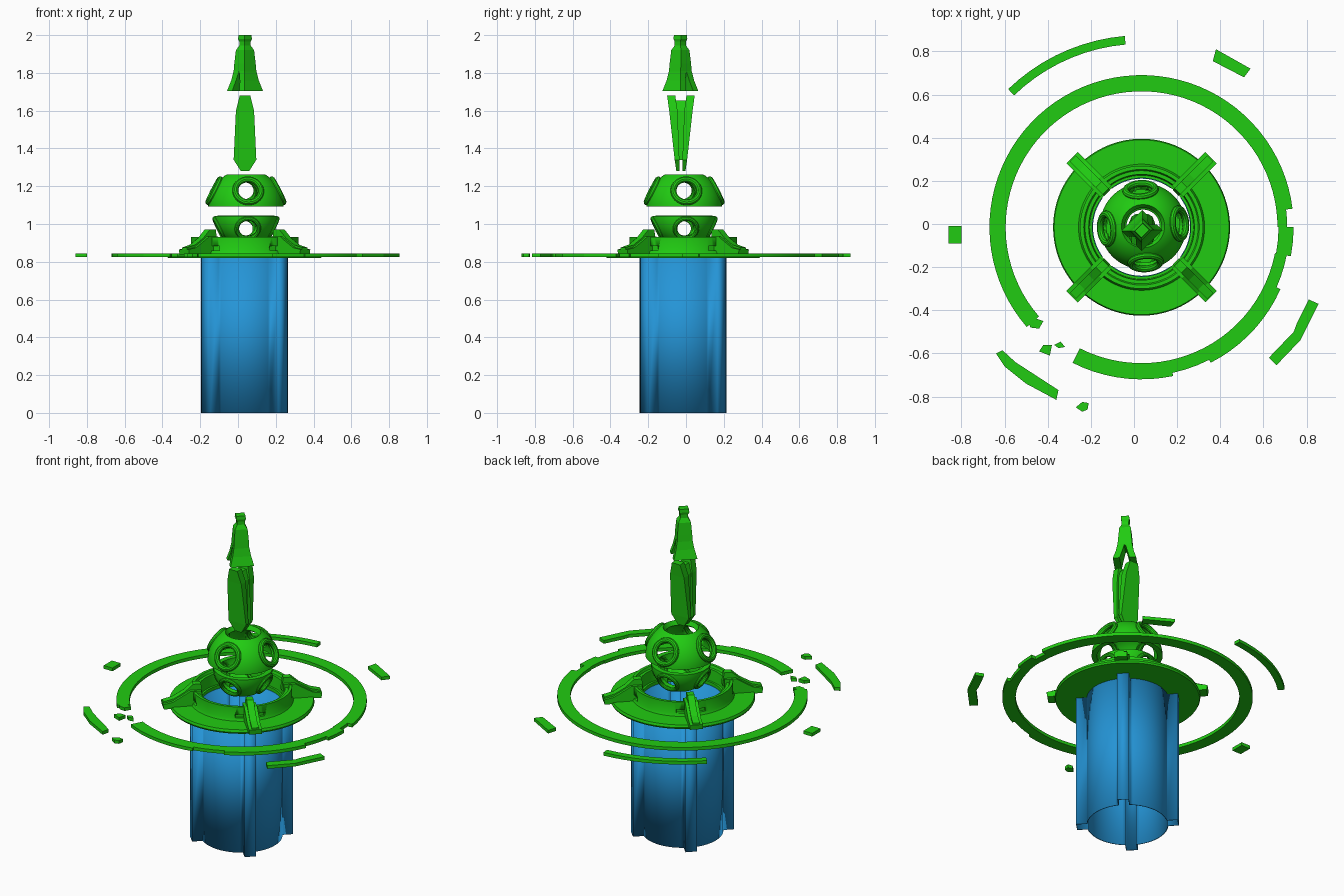
import bpy, bmesh
from math import sin, cos, pi, radians, asin, sqrt
from mathutils import Vector, Matrix

if "Cube" in bpy.data.objects:
    bpy.data.objects.remove(bpy.data.objects["Cube"])

CX, CY = 0.035, -0.015


def material(name, rgb):
    m = bpy.data.materials.new(name)
    m.use_nodes = True
    m.diffuse_color = (*rgb, 1)
    m.node_tree.nodes["Principled BSDF"].inputs["Base Color"].default_value = (*rgb, 1)
    return m


GREEN = material("bright green", (0.015, 0.6, 0.006))
BLUE = material("sky blue", (0.018, 0.3, 0.68))


def finish(name, bm, mat=GREEN, loc=(CX, CY, 0), smooth=True):
    bmesh.ops.recalc_face_normals(bm, faces=bm.faces)
    mesh = bpy.data.meshes.new(name)
    bm.to_mesh(mesh)
    bm.free()
    mesh.materials.append(mat)
    ob = bpy.data.objects.new(name, mesh)
    ob.location = loc
    bpy.context.collection.objects.link(ob)
    activate(ob)
    if smooth:
        bpy.ops.object.shade_smooth_by_angle(angle=radians(35))
    return ob


def activate(ob):
    bpy.ops.object.select_all(action='DESELECT')
    ob.select_set(True)
    bpy.context.view_layer.objects.active = ob


def loft(bm, loops, cap=True, cyclic=False):
    """Bridge successive closed loops of points."""
    rows = [[bm.verts.new(p) for p in loop] for loop in loops]
    pairs = list(zip(rows, rows[1:])) + ([(rows[-1], rows[0])] if cyclic else [])
    for a, b in pairs:
        for i in range(len(a)):
            j = (i + 1) % len(a)
            bm.faces.new((a[i], a[j], b[j], b[i]))
    if cap and not cyclic:
        bm.faces.new(rows[0])
        bm.faces.new(rows[-1])


def lathe(name, profile, a0=0, a1=360, loc=(CX, CY, 0)):
    """Sweep a closed (radius, z) profile around the axis."""
    full = a1 - a0 == 360
    n = max(2, int((a1 - a0) / 4))
    loops = []
    for i in range(n if full else n + 1):
        a = radians(a0 + (a1 - a0) * i / n)
        loops.append([(r * cos(a), r * sin(a), z) for r, z in profile])
    bm = bmesh.new()
    loft(bm, loops, cyclic=full)
    return finish(name, bm, loc=loc)


def arc(name, r0, r1, a0, a1, z0=0.825, z1=0.845):
    return lathe(name, [(r0, z0), (r1, z0), (r1, z1), (r0, z1)], a0, a1)


def slab(name, pts, z0=0.825, z1=0.845):
    bm = bmesh.new()
    loft(bm, [[(x, y, z) for x, y in pts] for z in (z0, z1)])
    return finish(name, bm, loc=(0, 0, 0), smooth=False)


def cut(ob, cutter):
    mod = ob.modifiers.new("cut", 'BOOLEAN')
    mod.operation, mod.solver, mod.object = 'DIFFERENCE', 'EXACT', cutter
    activate(ob)
    bpy.ops.object.modifier_apply(modifier="cut")
    bpy.data.objects.remove(cutter)


# Column: open tube with four diagonal channel ribs
outline = []
half = asin(0.033 / 0.23)
for k in range(4):
    mid = pi / 4 + k * pi / 2
    out = Vector((cos(mid), sin(mid)))
    side = Vector((-sin(mid), cos(mid)))
    outline += [out * 0.288 - side * 0.033, out * 0.288 + side * 0.033]
    span = pi / 2 - 2 * half
    for i in range(19):
        a = mid + half + span * i / 18
        outline.append(Vector((cos(a), sin(a))) * 0.23)
bm = bmesh.new()
loft(bm, [[(p.x, p.y, z) for p in outline] for z in (0, 0.825)], cap=False)
column = finish("ribbed_column", bm, BLUE)
wall = column.modifiers.new("wall", 'SOLIDIFY')
wall.thickness = 0.005

# Base disc and raised collar
lathe("base_disc", [(0.228, 0.82), (0.405, 0.82), (0.41, 0.83), (0.405, 0.845), (0.228, 0.845)])
collar = lathe("collar", [(0.24, 0.84), (0.295, 0.84), (0.285, 0.86), (0.285, 0.93),
                          (0.268, 0.93), (0.262, 0.915), (0.245, 0.915)])
bm = bmesh.new()
for k in range(4):
    for d in (-12, 12):
        turn = Matrix.Rotation(radians(45 + 90 * k + d), 4, 'Z')
        bmesh.ops.create_cube(bm, size=1, matrix=turn @ Matrix.Translation((0.285, 0, 0.872))
                              @ Matrix.Diagonal((0.03, 0.05, 0.022, 1)))
cut(collar, finish("slot_cutter", bm))

# Four diagonal brackets: wide foot with a taller centre web
FOOT = [(0.235, 0.84), (0.45, 0.835), (0.455, 0.865), (0.40, 0.875), (0.34, 0.91), (0.30, 0.935), (0.235, 0.935)]
WEB = [(0.225, 0.89), (0.45, 0.84), (0.45, 0.875), (0.39, 0.89), (0.33, 0.925), (0.28, 0.97), (0.235, 0.97)]
for k in range(4):
    for label, prof, w in (("foot", FOOT, 0.037), ("web", WEB, 0.02)):
        bm = bmesh.new()
        loft(bm, [[(r, s * w, z) for r, z in prof] for s in (-1, 1)])
        ob = finish(f"bracket_{label}_{k + 1}", bm, smooth=False)
        ob.rotation_euler.z = radians(45 + 90 * k)


# Pierced globe in two separated halves
def globe_half(name, R, zc, lat0, lat1, elev, major, minor, spin=4):
    loc = (0.042, -0.01, zc)
    lats = [radians(lat0 + (lat1 - lat0) * i / 14) for i in range(15)]
    prof = [(R * cos(t), R * sin(t)) for t in lats]
    prof += [((R - 0.03) * cos(t), (R - 0.03) * sin(t)) for t in reversed(lats)]
    shell = lathe(name + "_shell", prof, loc=loc)
    bm = bmesh.new()
    dirs = []
    for k in range(4):
        a, e = radians(90 * k + spin), radians(elev)
        d = Vector((cos(a) * cos(e), sin(a) * cos(e), sin(e)))
        dirs.append(d)
        aim = d.to_track_quat('Z', 'Y').to_matrix().to_4x4()
        bmesh.ops.create_cone(bm, cap_ends=True, segments=32, radius1=major, radius2=major,
                              depth=R * 0.6, matrix=Matrix.Translation(d * R * 0.95) @ aim)
    cut(shell, finish("hole_cutter", bm, loc=loc))
    for k, d in enumerate(dirs):
        bpy.ops.mesh.primitive_torus_add(
            major_radius=major, minor_radius=minor, major_segments=36, minor_segments=10,
            location=Vector(loc) + d * sqrt(R * R - major * major),
            rotation=d.to_track_quat('Z', 'Y').to_euler())
        rim = bpy.context.object
        rim.name = f"{name}_rim_{k + 1}"
        rim.data.materials.append(GREEN)
        bpy.ops.object.shade_smooth_by_angle(angle=radians(35))


globe_half("upper_globe", 0.2, 1.09, 0.5, 60, 27, 0.068, 0.016)
globe_half("lower_globe", 0.167, 1.045, -56, -0.5, -26, 0.058, 0.012)


# Lower spire: tapering core between two prongs
def strip(name, rows, loc):
    """Stack of rectangles given as (z, half x, y0, y1)."""
    bm = bmesh.new()
    loft(bm, [[(-w, y0, z), (w, y0, z), (w, y1, z), (-w, y1, z)] for z, w, y0, y1 in rows])
    return finish(name, bm, loc=loc, smooth=False)


LOW = (0.037, -0.027, 0)
strip("spire_core", [(1.34, 0.045, -0.014, 0.014), (1.6, 0.04, -0.03, 0.03), (1.655, 0.02, -0.03, 0.03)], LOW)
for s, side in ((-1, "front"), (1, "back")):
    rows = [(1.28, 0.022, 0.008, 0.024), (1.34, 0.06, 0.008, 0.033),
            (1.6, 0.048, 0.018, 0.062), (1.68, 0.028, 0.03, 0.073)]
    strip(f"spire_prong_{side}", [(z, w, s * a, s * b) for z, w, a, b in rows], LOW)

# Finial: diagonal head and body standing on two flared legs
TOP = (0.037, -0.03, 0)
parts = [strip("finial_body", [(z, w, -d, d) for z, w, d in (
    (1.8, 0.044, 0.042), (1.85, 0.042, 0.038), (1.92, 0.036, 0.032), (1.945, 0.022, 0.02),
    (1.965, 0.022, 0.02), (1.98, 0.028, 0.024), (2.0, 0.026, 0.022))], TOP)]
for s, side in ((-1, "a"), (1, "b")):
    rows = [(1.705, 0.068, 0.028, 0.066), (1.76, 0.053, 0.014, 0.05), (1.81, 0.044, 0.001, 0.041)]
    parts.append(strip(f"finial_leg_{side}", [(z, w, s * a, s * b) for z, w, a, b in rows], TOP))
for ob in parts:
    ob.rotation_euler.z = radians(45)

# Broken orbit ring
for i, seg in enumerate([(0.63, 0.705, 7, 165), (0.63, 0.705, 165, 221), (0.63, 0.705, 243, 282),
                         (0.63, 0.69, 282, 297), (0.63, 0.705, 297, 336), (0.63, 0.685, 336, 349),
                         (0.635, 0.705, 349, 360), (0.63, 0.675, 0, 7)]):
    arc(f"orbit_ring_{i + 1}", *seg)
slab("ring_broken_end", [(-0.49, -0.45), (-0.45, -0.44), (-0.42, -0.45), (-0.44, -0.485), (-0.48, -0.48)])

# Outer floating fragments
arc("fragment_long_arc", 0.85, 0.89, 95, 134)
slab("fragment_back", [(0.38, 0.81), (0.54, 0.72), (0.51, 0.68), (0.365, 0.755)])
slab("fragment_side", [(-0.86, -0.09), (-0.80, -0.09), (-0.80, -0.01), (-0.86, -0.01)])
slab("fragment_bent", [(0.81, -0.35), (0.855, -0.37), (0.77, -0.54), (0.66, -0.655),
                       (0.625, -0.62), (0.74, -0.5), (0.755, -0.46)])
slab("fragment_blade", [(-0.64, -0.6), (-0.61, -0.585), (-0.55, -0.64), (-0.35, -0.77),
                        (-0.36, -0.815), (-0.5, -0.74), (-0.6, -0.66)])
slab("fragment_chip_1", [(-0.27, -0.85), (-0.24, -0.825), (-0.21, -0.83), (-0.215, -0.86), (-0.24, -0.87)])
slab("fragment_chip_2", [(-0.44, -0.59), (-0.42, -0.56), (-0.38, -0.56), (-0.39, -0.61)])
slab("fragment_chip_3", [(-0.37, -0.56), (-0.34, -0.545), (-0.32, -0.57), (-0.35, -0.575)])
